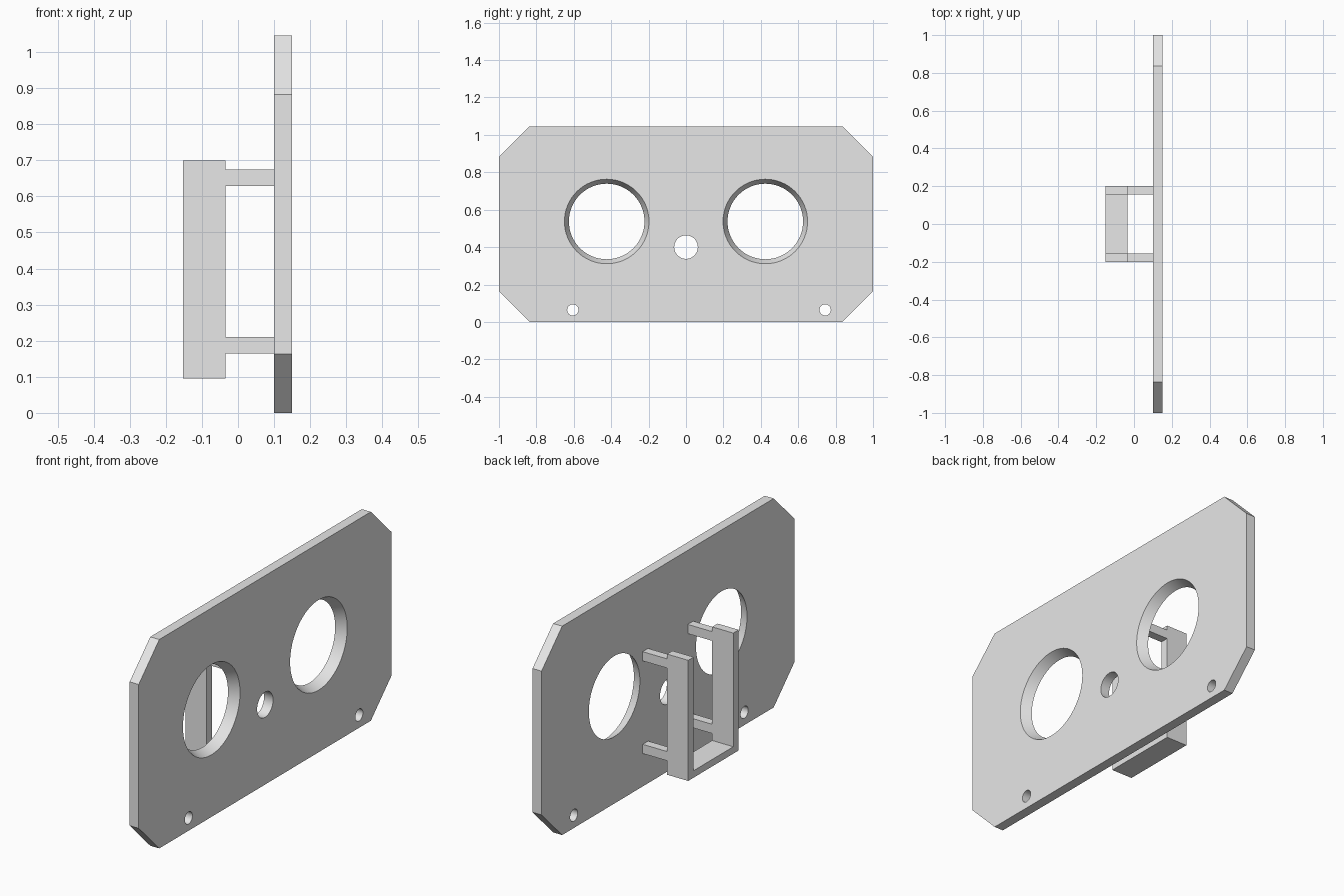
import bpy, bmesh, math
from mathutils import Matrix

cube = bpy.data.objects.get("Cube")
if cube:
    bpy.data.objects.remove(cube, do_unlink=True)

grey = bpy.data.materials.new("light grey")
grey.use_nodes = True
grey.diffuse_color = (0.8, 0.8, 0.8, 1)
grey.node_tree.nodes["Principled BSDF"].inputs["Base Color"].default_value = (0.8, 0.8, 0.8, 1)


def finish(name, bm):
    bmesh.ops.recalc_face_normals(bm, faces=bm.faces)
    mesh = bpy.data.meshes.new(name)
    bm.to_mesh(mesh)
    bm.free()
    mesh.materials.append(grey)
    obj = bpy.data.objects.new(name, mesh)
    bpy.context.collection.objects.link(obj)
    return obj


def extrude_x(name, outline, x0, x1):
    """Extrude a (y, z) outline along x."""
    bm = bmesh.new()
    face = bm.faces.new([bm.verts.new((x0, y, z)) for y, z in outline])
    side = bmesh.ops.extrude_face_region(bm, geom=[face])["geom"]
    verts = [v for v in side if isinstance(v, bmesh.types.BMVert)]
    bmesh.ops.translate(bm, verts=verts, vec=(x1 - x0, 0, 0))
    return finish(name, bm)


def activate(obj):
    bpy.ops.object.select_all(action='DESELECT')
    obj.select_set(True)
    bpy.context.view_layer.objects.active = obj


BACK, FRONT = 0.10, 0.15
HEIGHT, CUT = 1.046, 0.163


def cut_hole(target, y, z, r_back, r_front):
    """Bore a straight or tapered hole through the plate."""
    depth = FRONT - BACK
    flare = r_front - r_back
    bm = bmesh.new()
    place = Matrix.Translation(((BACK + FRONT) / 2, y, z)) @ Matrix.Rotation(math.pi / 2, 4, 'Y')
    bmesh.ops.create_cone(bm, cap_ends=True, segments=64, radius1=r_back - flare,
                          radius2=r_front + flare, depth=depth * 3, matrix=place)
    cutter = finish("hole_cutter", bm)
    cutter.hide_render = True
    mod = target.modifiers.new("hole", 'BOOLEAN')
    mod.operation = 'DIFFERENCE'
    mod.solver = 'EXACT'
    mod.object = cutter
    activate(target)
    bpy.ops.object.modifier_apply(modifier=mod.name)
    bpy.data.objects.remove(cutter, do_unlink=True)


# Plate with clipped corners
half = [(1 - CUT, 0), (1, CUT), (1, HEIGHT - CUT), (1 - CUT, HEIGHT)]
plate = extrude_x("face_plate", half + [(-y, z) for y, z in reversed(half)], BACK, FRONT)

# Two flared openings, the middle hole and two screw holes
for side in (-1, 1):
    cut_hole(plate, side * 0.424, 0.537, 0.202, 0.226)
cut_hole(plate, 0, 0.4, 0.063, 0.063)
for y in (-0.605, 0.744):
    cut_hole(plate, y, 0.064, 0.03, 0.03)
activate(plate)
bpy.ops.object.shade_smooth_by_angle(angle=math.radians(30))

# U-shaped holder behind the plate, open at the top
OUT, IN = 0.2, 0.157
BASE, TOP = 0.095, 0.699
extrude_x("holder", [(-OUT, BASE), (OUT, BASE), (OUT, TOP), (IN, TOP),
                     (IN, BASE + 0.035), (-IN, BASE + 0.035), (-IN, TOP), (-OUT, TOP)],
          -0.152, -0.035)

# Four arms joining holder and plate
for side, word in ((-1, "right"), (1, "left")):
    for z, level in ((0.165, "lower"), (0.629, "upper")):
        a, b = side * IN, side * OUT
        extrude_x(f"{level}_{word}_arm", [(a, z), (b, z), (b, z + 0.046), (a, z + 0.046)],
                  -0.035, BACK)
